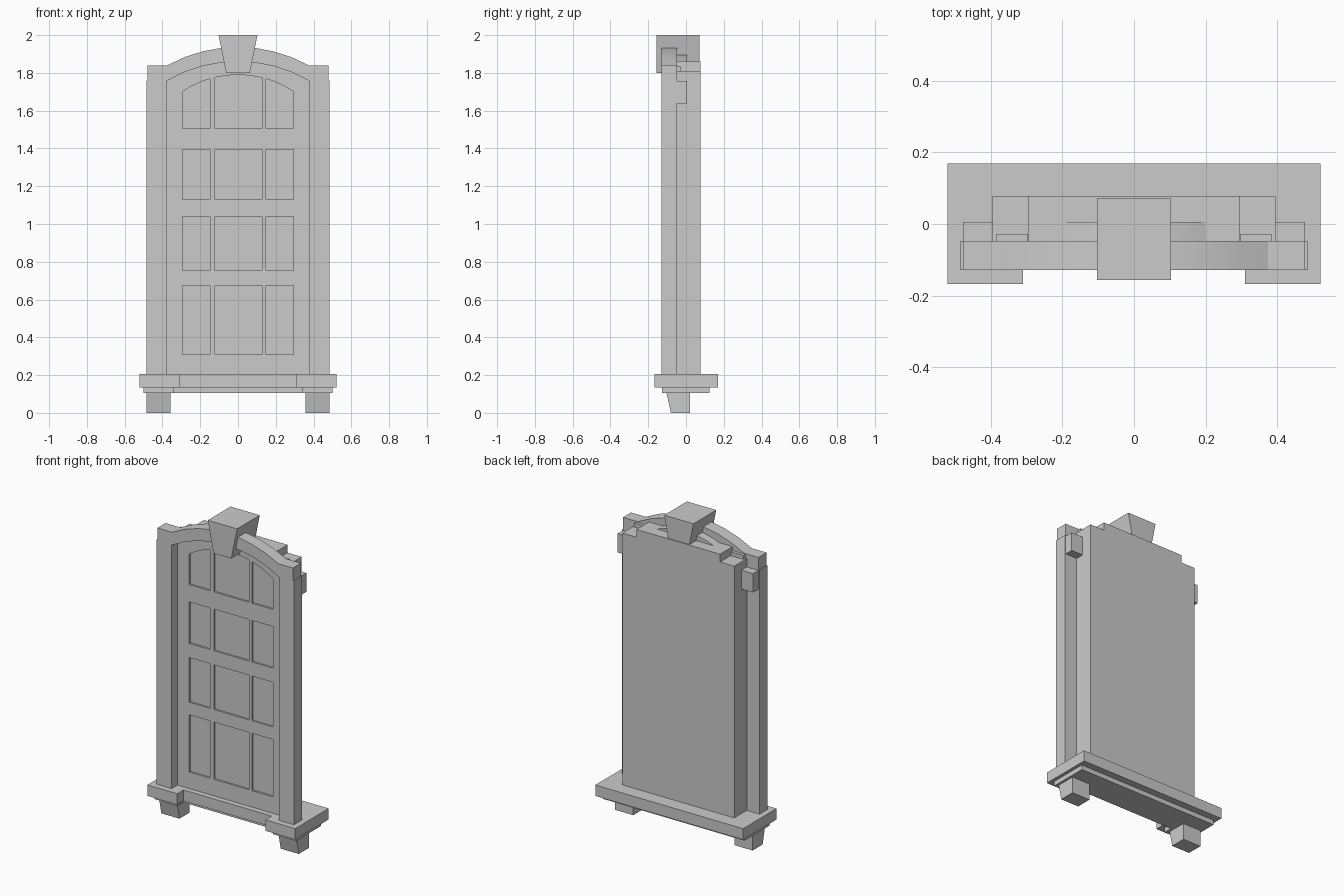
import bpy, bmesh, math

if "Cube" in bpy.data.objects:
    bpy.data.objects.remove(bpy.data.objects["Cube"])


def prism(name, pts, a, b, axis="y"):
    """Extrude a 2D outline from a to b: (x,z) along y, (x,y) along z, (y,z) along x."""
    place = {"y": lambda p, t: (p[0], t, p[1]),
             "z": lambda p, t: (p[0], p[1], t),
             "x": lambda p, t: (t, p[0], p[1])}[axis]
    bm = bmesh.new()
    lo = [bm.verts.new(place(p, a)) for p in pts]
    hi = [bm.verts.new(place(p, b)) for p in pts]
    bm.faces.new(lo)
    bm.faces.new(hi[::-1])
    n = len(pts)
    for i in range(n):
        j = (i + 1) % n
        bm.faces.new((lo[j], lo[i], hi[i], hi[j]))
    bmesh.ops.recalc_face_normals(bm, faces=bm.faces)
    me = bpy.data.meshes.new(name)
    bm.to_mesh(me)
    bm.free()
    ob = bpy.data.objects.new(name, me)
    bpy.context.collection.objects.link(ob)
    return ob


def box(name, x0, x1, y0, y1, z0, z1):
    return prism(name, [(x0, z0), (x1, z0), (x1, z1), (x0, z1)], y0, y1)


def arc(half, z_end, z_top, n=8, x0=None, x1=None):
    """Points on a circular arch through (+-half, z_end) with its crown at z_top."""
    rise = z_top - z_end
    r = (half * half + rise * rise) / (2 * rise)
    x0 = -half if x0 is None else x0
    x1 = half if x1 is None else x1
    xs = [x0 + (x1 - x0) * i / n for i in range(n + 1)]
    return [(x, z_top - r + math.sqrt(r * r - x * x)) for x in xs]


def smooth(ob):
    bpy.ops.object.select_all(action="DESELECT")
    ob.select_set(True)
    bpy.context.view_layer.objects.active = ob
    bpy.ops.object.shade_smooth_by_angle(angle=math.radians(20))


FRONT, BACK = -0.129, -0.048      # depth of the surround
DOOR, PANE = -0.070, -0.058       # door face and pane face


# sill with projecting ends, and the thinner moulding below it
def notched(w, notch, front, recess, back):
    return [(-w, front), (-notch, front), (-notch, recess), (notch, recess),
            (notch, front), (w, front), (w, back), (-w, back)]


prism("sill", notched(0.521, 0.311, -0.168, -0.105, 0.169), 0.135, 0.205, "z")
prism("sill_moulding", notched(0.5, 0.338, -0.128, -0.07, 0.124), 0.105, 0.135, "z")

# mirrored side parts
for s, side in ((-1, "left"), (1, "right")):
    def pair(a, b):
        return sorted((s * a, s * b))
    a, b = pair(0.357, 0.485)
    prism("foot_" + side, [(-0.08, 0), (0.022, 0), (0.022, 0.105), (-0.103, 0.105)], a, b, "x")
    box("pilaster_" + side, *pair(0.378, 0.485), FRONT, BACK, 0.205, 1.76)
    box("bracket_" + side, *pair(0.385, 0.478), BACK, 0.006, 1.637, 1.757)
    box("spacer_" + side, *pair(0.297, 0.385), BACK, -0.028, 1.75, 1.835)

# door slab with stepped top
door = prism("door", [(-0.395, 0.205), (0.395, 0.205), (0.395, 1.81), (0.295, 1.81),
                      (0.295, 1.86), (-0.295, 1.86), (-0.295, 1.81), (-0.395, 1.81)],
             DOOR, 0.078)

# shallow panes, the top row arched
columns = [(-0.295, -0.148), (-0.122, 0.126), (0.148, 0.295)]
rows = [(0.31, 0.675), (0.755, 1.04), (1.13, 1.395), (1.505, None)]
for x0, x1 in columns:
    for z0, z1 in rows:
        top = arc(0.295, 1.70, 1.79, 4, x0, x1) if z1 is None else [(x0, z1), (x1, z1)]
        cut = prism("pane_cutter", [(x1, z0), (x0, z0)] + top, -0.1, PANE)
        cut.hide_render = True
        mod = door.modifiers.new("pane", "BOOLEAN")
        mod.operation = "DIFFERENCE"
        mod.solver = "EXACT"
        mod.object = cut
        bpy.context.view_layer.objects.active = door
        bpy.ops.object.modifier_apply(modifier=mod.name)
        bpy.data.objects.remove(cut)

# arch over the opening, with flat shoulders
outer = arc(0.375, 1.84, 1.937)
inner = arc(0.378, 1.757, 1.86)
smooth(prism("arch", [(-0.478, 1.757), (-0.478, 1.84)] + outer +
             [(0.478, 1.84), (0.478, 1.757)] + inner[::-1], FRONT, BACK))

# narrower arch behind it
smooth(prism("arch_backing", arc(0.32, 1.795, 1.90) + [(0.32, 1.76), (-0.32, 1.76)], BACK, 0.006))

# keystone
prism("keystone", [(-0.063, 1.8), (0.063, 1.8), (0.103, 2.0), (-0.103, 2.0)], -0.157, 0.072)
